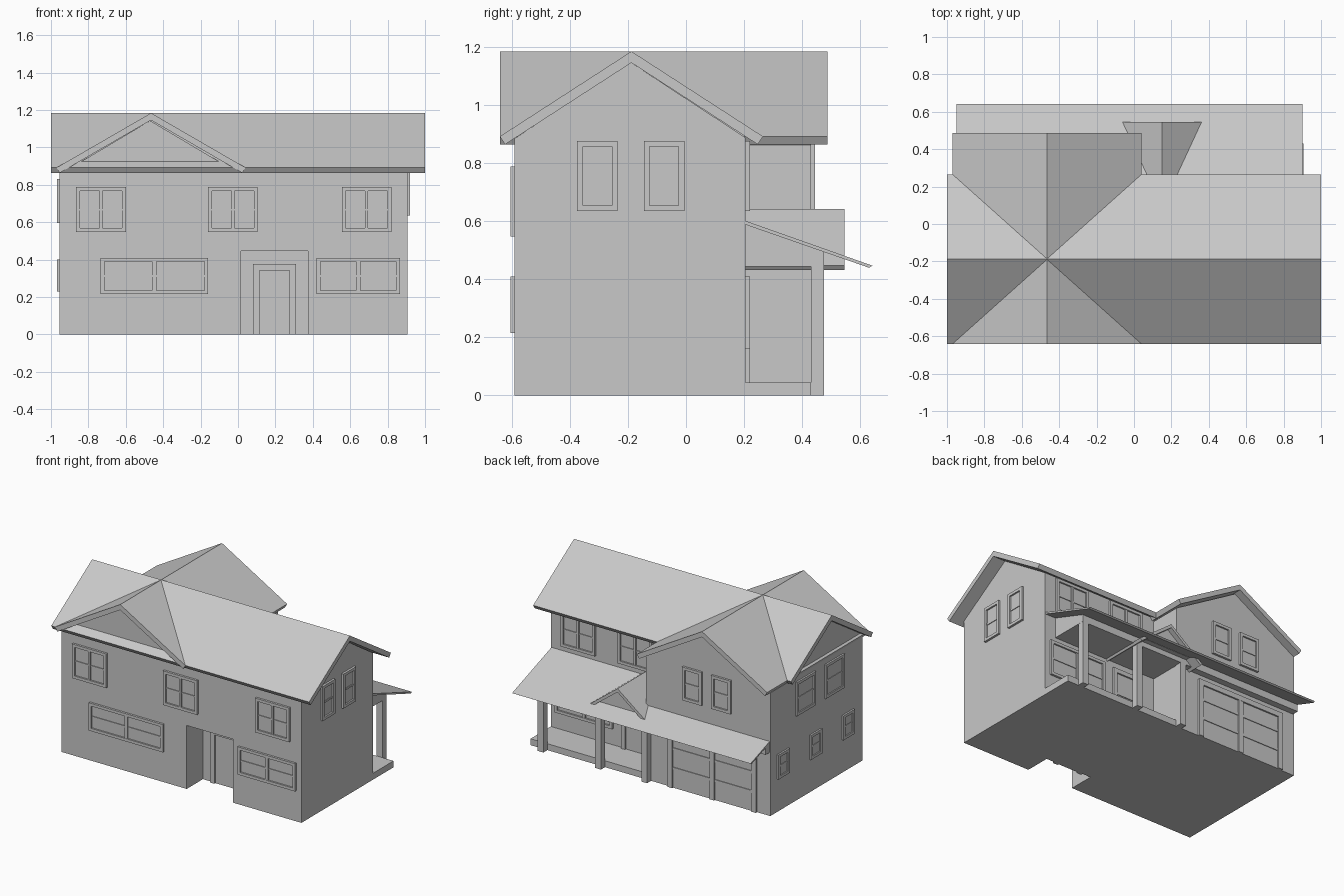
import bpy
import bmesh

old = bpy.data.objects.get("Cube")
if old:
    bpy.data.objects.remove(old, do_unlink=True)

grey = bpy.data.materials.new("light_grey")
grey.use_nodes = True
grey.diffuse_color = (0.58, 0.58, 0.58, 1)
grey.node_tree.nodes["Principled BSDF"].inputs["Base Color"].default_value = (0.58, 0.58, 0.58, 1)


def finish(name, bm):
    bmesh.ops.recalc_face_normals(bm, faces=bm.faces)
    mesh = bpy.data.meshes.new(name)
    bm.to_mesh(mesh)
    bm.free()
    mesh.materials.append(grey)
    ob = bpy.data.objects.new(name, mesh)
    bpy.context.scene.collection.objects.link(ob)
    return ob


def add_prism(bm, pts, lo, hi, axis):
    """Extrude a profile of (horizontal, z) points along x or y."""
    def place(p, d):
        return (d, p[0], p[1]) if axis == "x" else (p[0], d, p[1])
    a = [bm.verts.new(place(p, lo)) for p in pts]
    b = [bm.verts.new(place(p, hi)) for p in pts]
    bm.faces.new(a)
    bm.faces.new(b)
    for i in range(len(pts)):
        j = (i + 1) % len(pts)
        bm.faces.new((a[i], a[j], b[j], b[i]))


def prism(name, pts, lo, hi, axis):
    bm = bmesh.new()
    add_prism(bm, pts, lo, hi, axis)
    return finish(name, bm)


def rect(u0, u1, z0, z1):
    return [(u0, z0), (u1, z0), (u1, z1), (u0, z1)]


def box(name, x0, x1, y0, y1, z0, z1):
    return prism(name, rect(x0, x1, z0, z1), y0, y1, "y")


def gable_roof(name, c, half, peak, eave, t, lo, hi, axis):
    """Bent slab with eave ends cut square to the slope."""
    rise = peak - eave
    length = (half ** 2 + rise ** 2) ** 0.5
    dx, dz = t * rise / length, t * half / length
    pts = [(c - half, eave), (c, peak), (c + half, eave),
           (c + half - dx, eave - dz), (c, peak - t * length / half),
           (c - half + dx, eave - dz)]
    return prism(name, pts, lo, hi, axis)


def panel(name, axis, plane, side, u0, u1, z0, z1, cols=1, rows=2,
          border=0.02, bar=0.012, depth=0.015, sill=True):
    """Framed panel with bars, standing proud of a wall facing along axis."""
    bm = bmesh.new()
    run = "x" if axis == "x" else "y"

    def part(a, b, c, d, out):
        add_prism(bm, rect(a, b, c, d), *sorted((plane - side * 0.004, plane + side * out)), run)
    part(u0, u0 + border, z0, z1, depth)
    part(u1 - border, u1, z0, z1, depth)
    part(u0 + border, u1 - border, z1 - border, z1, depth)
    if sill:
        part(u0 + border, u1 - border, z0, z0 + border, depth)
    part(u0 + border, u1 - border, z0, z1 - border, 0.004)
    for i in range(1, cols):
        u = u0 + (u1 - u0) * i / cols
        part(u - bar, u + bar, z0, z1 - border, depth * 0.9)
    for i in range(1, rows):
        z = z0 + (z1 - z0) * i / rows
        part(u0 + border, u1 - border, z - bar / 2, z + bar / 2, depth * 0.6)
    return finish(name, bm)


# Walls, with the entry cut out of the front
main = prism("main_walls", [(-0.59, 0), (0.205, 0), (0.205, 0.888), (-0.19, 1.147), (-0.59, 0.885)],
             -0.955, 0.905, "x")
prism("wing_walls", [(-0.955, 0), (0.01, 0), (0.01, 0.863), (-0.47, 1.143), (-0.955, 0.863)],
      0.15, 0.43, "y")
prism("front_gable_wall", [(-0.93, 0.87), (-0.01, 0.87), (-0.47, 1.143)], -0.59, -0.3, "y")
cutter = box("entry_cutter", 0.015, 0.375, -0.8, -0.41, -0.1, 0.445)
cutter.hide_render = True
mod = main.modifiers.new("entry", "BOOLEAN")
mod.operation = "DIFFERENCE"
mod.solver = "EXACT"
mod.object = cutter
bpy.context.view_layer.objects.active = main
bpy.ops.object.modifier_apply(modifier=mod.name)
bpy.data.objects.remove(cutter, do_unlink=True)

# Roofs
gable_roof("main_roof", -0.188, 0.453, 1.185, 0.892, 0.033, -1, 1, "x")
gable_roof("cross_roof", -0.465, 0.505, 1.184, 0.892, 0.033, -0.641, 0.487, "y")
prism("porch_roof", [(0.2, 0.603), (0.642, 0.447), (0.63, 0.44), (0.2, 0.59)], -0.95, 0.9, "x")
prism("porch_ceiling", [(0.2, 0.445), (0.475, 0.445), (0.475, 0.5), (0.2, 0.595)], -0.95, 0.82, "x")
gable_roof("porch_gable_roof", 0.15, 0.255, 0.642, 0.448, 0.02, 0.2, 0.545, "y")
prism("porch_gable_wall", [(-0.03, 0.48), (0.33, 0.48), (0.15, 0.625)], 0.3, 0.51, "y")

# Porch deck and posts
box("porch_deck", 0, 0.905, 0.2, 0.43, 0, 0.045)
for i, x in enumerate((0.797, 0.35, -0.008)):
    box(f"porch_post_{i + 1}", x - 0.0225, x + 0.0225, 0.43, 0.475, 0, 0.46)

# Front windows
for i, x in enumerate((-0.865, -0.16, 0.555)):
    panel(f"front_upper_window_{i + 1}", "y", -0.59, -1, x, x + 0.265, 0.548, 0.788, cols=2, bar=0.008)
panel("front_lower_window_1", "y", -0.59, -1, -0.735, -0.16, 0.215, 0.41, cols=2)
panel("front_lower_window_2", "y", -0.59, -1, 0.42, 0.865, 0.215, 0.41, cols=2)

# Side windows
for i, y in enumerate((-0.375, -0.145)):
    panel(f"left_upper_window_{i + 1}", "x", 0.905, 1, y, y + 0.14, 0.635, 0.877)
for i, y in enumerate((-0.38, -0.06)):
    panel(f"right_upper_window_{i + 1}", "x", -0.955, -1, y, y + 0.21, 0.595, 0.832, depth=0.012)
for i, y in enumerate((-0.49, -0.13, 0.23)):
    panel(f"right_lower_window_{i + 1}", "x", -0.955, -1, y, y + 0.125, 0.23, 0.402, depth=0.012)

# Back windows
for i, x in enumerate((0.555, 0.113)):
    panel(f"back_upper_window_{i + 1}", "y", 0.205, 1, x, x + 0.265, 0.635, 0.877, cols=2, bar=0.008)
for i, x in enumerate((-0.43, -0.655)):
    panel(f"wing_window_{i + 1}", "y", 0.43, 1, x, x + 0.15, 0.638, 0.872)
panel("porch_window", "y", 0.205, 1, 0.42, 0.865, 0.16, 0.41, cols=2)

# Doors
panel("front_door", "y", -0.41, -1, 0.08, 0.31, 0, 0.377, rows=1, border=0.035, sill=False)
panel("back_door", "y", 0.205, 1, 0.14, 0.35, 0.045, 0.4, rows=2, border=0.03, sill=False)
panel("garage_doors", "y", 0.43, 1, -0.853, -0.167, 0, 0.41, cols=2, rows=3,
      border=0.036, bar=0.018, sill=False)
